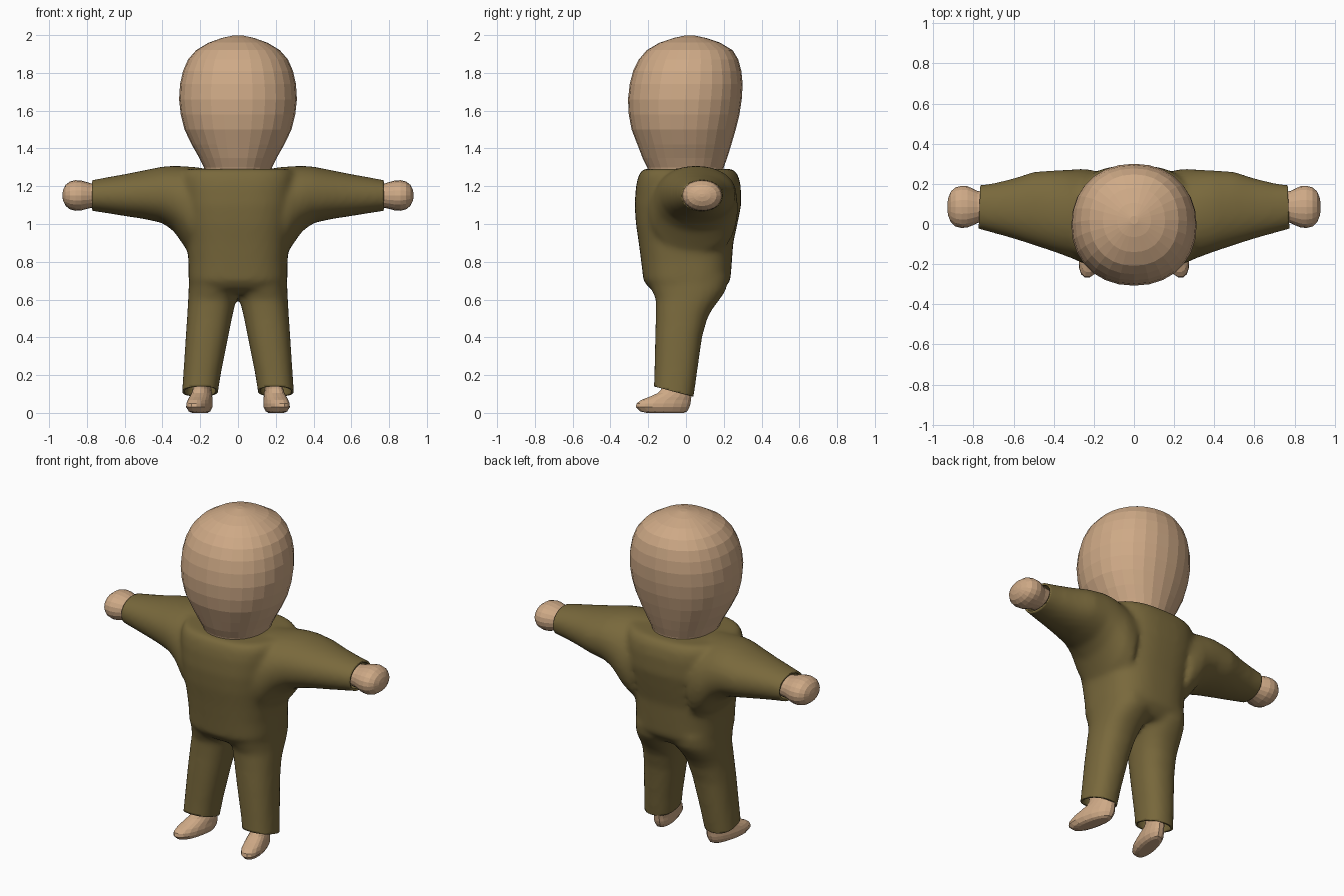
import bpy, bmesh
from math import cos, sin, pi, copysign
from mathutils import Vector


def material(name, color):
    m = bpy.data.materials.new(name)
    m.diffuse_color = color
    return m


skin = material("skin", (0.62, 0.40, 0.24, 1))
cloth = material("cloth", (0.19, 0.14, 0.045, 1))


def loft(bm, rings, axis="z", n=24, power=2.0, side=1, shear=0.0):
    """Skin rounded rings (t, a0, a1, b0, b1): a, b are the ranges across the axis."""
    loops = []
    for t, a0, a1, b0, b1 in rings:
        loop = []
        for i in range(n):
            c, s = cos(2 * pi * i / n), sin(2 * pi * i / n)
            a = (a0 + a1) / 2 + (a1 - a0) / 2 * copysign(abs(c) ** (2 / power), c)
            b = (b0 + b1) / 2 + (b1 - b0) / 2 * copysign(abs(s) ** (2 / power), s)
            x, y, z = (a, b, t) if axis == "z" else (t, a, b)
            loop.append(bm.verts.new((side * (x - shear * y), y, z)))
        loops.append(loop)
    for lo, hi in zip(loops, loops[1:]):
        for i in range(n):
            j = (i + 1) % n
            bm.faces.new((lo[i], lo[j], hi[j], hi[i]))
    caps = [bm.faces.new(loops[0]), bm.faces.new(loops[-1])]
    bmesh.ops.poke(bm, faces=caps)


def finish(name, bm, mat):
    bmesh.ops.recalc_face_normals(bm, faces=bm.faces)
    me = bpy.data.meshes.new(name)
    bm.to_mesh(me)
    bm.free()
    ob = bpy.data.objects.new(name, me)
    bpy.context.collection.objects.link(ob)
    me.materials.append(mat)
    return ob


# Head
bm = bmesh.new()
loft(bm, [(z, -w, w, f, b) for z, w, f, b in [
    (1.24, .165, -.19, .19), (1.30, .18, -.205, .20), (1.35, .205, -.23, .218),
    (1.42, .245, -.257, .24), (1.50, .283, -.288, .263), (1.58, .303, -.303, .283),
    (1.66, .312, -.307, .295), (1.74, .307, -.298, .30), (1.81, .291, -.28, .293),
    (1.87, .265, -.25, .277), (1.92, .222, -.208, .247), (1.96, .155, -.14, .18),
    (1.985, .085, -.065, .105), (1.999, .02, 0, .04)]], n=28, power=2.15)
finish("head", bm, skin)

# Hands and feet
hand = [(.70, .02, .15, 1.09, 1.21), (.78, .005, .165, 1.085, 1.215),
        (.80, -.005, .175, 1.08, 1.222), (.83, -.017, .188, 1.072, 1.23),
        (.86, -.02, .19, 1.07, 1.232), (.89, -.012, .182, 1.078, 1.225),
        (.912, .008, .162, 1.095, 1.208), (.925, .04, .13, 1.12, 1.183),
        (.93, .07, .10, 1.143, 1.16)]
foot = [(.0, .145, .215, -.21, -.01), (.008, .13, .23, -.245, .008),
        (.03, .118, .242, -.268, .02), (.05, .118, .242, -.263, .026),
        (.068, .122, .238, -.24, .028), (.085, .125, .235, -.195, .03),
        (.105, .13, .23, -.15, .03), (.13, .135, .225, -.128, .026),
        (.2, .135, .225, -.12, .02)]
for side, label in ((1, "left"), (-1, "right")):
    bm = bmesh.new()
    loft(bm, hand, "x", 20, 2.1, side)
    finish(label + "_hand", bm, skin)
    bm = bmesh.new()
    loft(bm, foot, "z", 18, 2.2, side, shear=.2)
    finish(label + "_foot", bm, skin)

# Suit: torso, sleeves and trouser legs, fused into one skin
bm = bmesh.new()
loft(bm, [(z, -w, w, f, b) for z, w, f, b in [
    (.63, .21, -.14, .17), (.66, .25, -.195, .205), (.70, .262, -.225, .235),
    (.80, .262, -.237, .243), (.90, .27, -.25, .25), (1.0, .285, -.265, .272),
    (1.1, .30, -.272, .292), (1.2, .31, -.265, .29), (1.255, .31, -.252, .278),
    (1.292, .29, -.23, .25)]], n=48, power=2.7)
sleeve = [(.20, -.21, .27, .80, 1.30), (.27, -.19, .275, .86, 1.305),
          (.30, -.175, .272, .905, 1.307), (.34, -.16, .27, .962, 1.308),
          (.40, -.138, .267, 1.005, 1.304), (.50, -.105, .26, 1.027, 1.284),
          (.60, -.073, .227, 1.042, 1.264), (.70, -.045, .203, 1.058, 1.246),
          (.83, -.01, .185, 1.078, 1.222)]
leg = [(.03, .115, .303, -.175, .028), (.1, .107, .297, -.172, .043),
       (.2, .092, .29, -.168, .057), (.4, .052, .277, -.163, .085),
       (.5, .032, .27, -.16, .113), (.55, .021, .267, -.16, .14),
       (.60, .008, .264, -.16, .178), (.65, -.01, .262, -.18, .212),
       (.72, -.02, .258, -.2, .225)]
for side in (1, -1):
    loft(bm, sleeve, "x", 36, 2.15, side)
    loft(bm, leg, "z", 36, 2.3, side)
suit = finish("suit", bm, cloth)
remesh = suit.modifiers.new("fuse", "REMESH")
remesh.mode = "VOXEL"
remesh.voxel_size = .016
smooth = suit.modifiers.new("smooth", "SMOOTH")
smooth.factor = .5
smooth.iterations = 8
bpy.context.view_layer.objects.active = suit
suit.select_set(True)
for name in ("fuse", "smooth"):
    bpy.ops.object.modifier_apply(modifier=name)

# Open the cuffs and hems, then give the cloth thickness
bm = bmesh.new()
bm.from_mesh(suit.data)
cuts = [((.77, .08, 1.15), (1, .04, 0)), ((-.77, .08, 1.15), (-1, .04, 0)),
        ((0, -.17, .14), (0, -.055, -.215))]
for co, no in cuts:
    bmesh.ops.bisect_plane(bm, geom=bm.verts[:] + bm.edges[:] + bm.faces[:],
                           plane_co=Vector(co), plane_no=Vector(no).normalized(),
                           clear_outer=True)
bm.to_mesh(suit.data)
bm.free()
if not suit.data.materials:
    suit.data.materials.append(cloth)
solid = suit.modifiers.new("thickness", "SOLIDIFY")
solid.thickness = .012
solid.offset = -1
bpy.ops.object.shade_smooth_by_angle(angle=.8)
